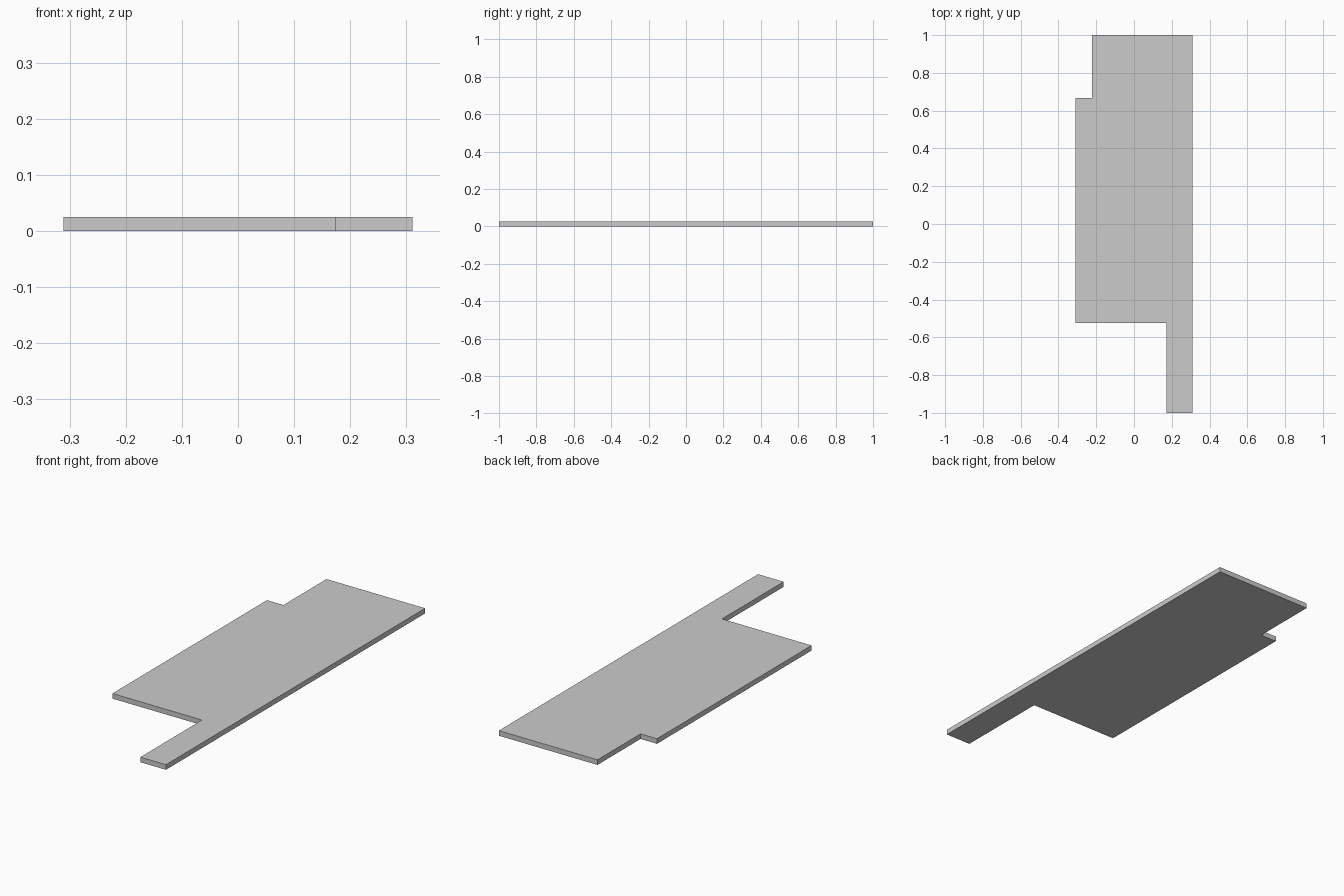
import bpy, bmesh

if "Cube" in bpy.data.objects:
    bpy.data.objects.remove(bpy.data.objects["Cube"])

THICKNESS = 0.025

# Stepped outline of the slab, counter-clockwise seen from above
outline = [
    (0.173, -1.0), (0.311, -1.0), (0.311, 1.0), (-0.222, 1.0),
    (-0.222, 0.668), (-0.311, 0.668), (-0.311, -0.525), (0.173, -0.525),
]

# Flat slab: one profile face extruded upwards
bm = bmesh.new()
base = bm.faces.new([bm.verts.new((x, y, 0)) for x, y in outline])
top = bmesh.ops.extrude_face_region(bm, geom=[base], use_keep_orig=True)
bmesh.ops.translate(
    bm, vec=(0, 0, THICKNESS),
    verts=[v for v in top["geom"] if isinstance(v, bmesh.types.BMVert)])
bmesh.ops.recalc_face_normals(bm, faces=bm.faces)

mesh = bpy.data.meshes.new("floor_slab")
bm.to_mesh(mesh)
bm.free()
slab = bpy.data.objects.new("floor_slab", mesh)
bpy.context.collection.objects.link(slab)
